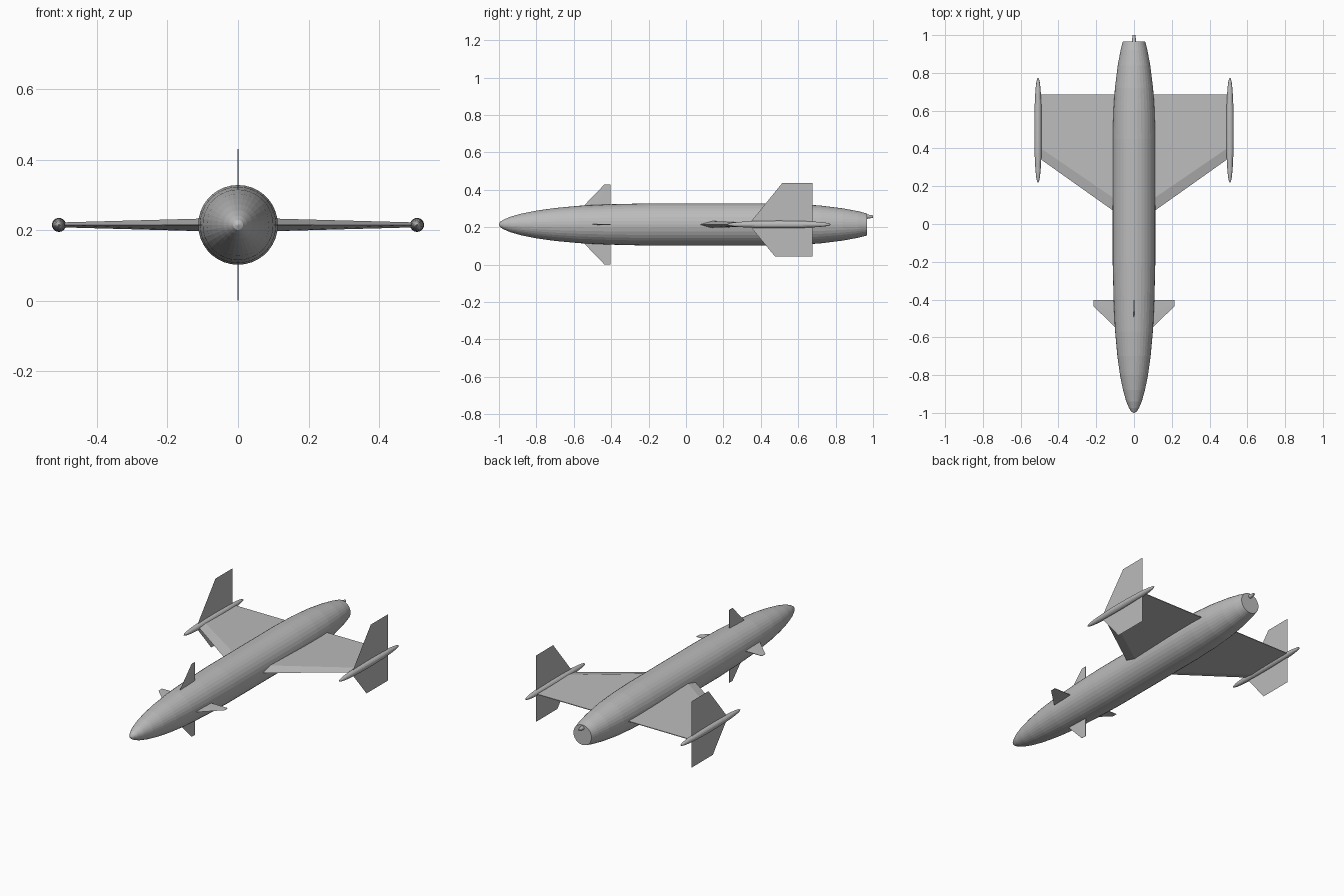
import bpy, bmesh, math

if "Cube" in bpy.data.objects:
    bpy.data.objects.remove(bpy.data.objects["Cube"])

AXIS_Z = 0.215
grey = bpy.data.materials.new("plain grey")
grey.diffuse_color = (0.5, 0.5, 0.5, 1)
grey.use_nodes = True
grey.node_tree.nodes["Principled BSDF"].inputs["Base Color"].default_value = grey.diffuse_color


def make(name, verts, faces):
    me = bpy.data.meshes.new(name)
    me.from_pydata(verts, [], faces)
    bm = bmesh.new()
    bm.from_mesh(me)
    bmesh.ops.recalc_face_normals(bm, faces=bm.faces)
    bm.to_mesh(me)
    bm.free()
    me.materials.append(grey)
    ob = bpy.data.objects.new(name, me)
    bpy.context.collection.objects.link(ob)
    return ob


def lathe(name, profile, sides, x=0, z=AXIS_Z):
    """Body of revolution along y from (y, radius) pairs, capped at both ends."""
    verts, faces = [], []
    for y, r in profile:
        for i in range(sides):
            a = 2 * math.pi * i / sides
            verts.append((x + r * math.cos(a), y, z + r * math.sin(a)))
    for k in range(len(profile) - 1):
        for i in range(sides):
            j = (i + 1) % sides
            faces.append((k * sides + i, k * sides + j,
                          (k + 1) * sides + j, (k + 1) * sides + i))
    faces.append(tuple(range(sides)))
    faces.append(tuple(range((len(profile) - 1) * sides, len(profile) * sides)))
    return make(name, verts, faces)


def loft(name, root, tip):
    """Solid between two matching closed sections."""
    n = len(root)
    faces = [(i, (i + 1) % n, n + (i + 1) % n, n + i) for i in range(n)]
    faces += [tuple(range(n)), tuple(range(n, 2 * n))]
    return make(name, root + tip, faces)


# Fuselage
lathe("fuselage", [(-1.0, 0.002), (-0.994, 0.014), (-0.975, 0.026), (-0.94, 0.041),
                   (-0.88, 0.058), (-0.8, 0.074), (-0.7, 0.088), (-0.57, 0.1),
                   (-0.4, 0.108), (-0.2, 0.113), (0.45, 0.113), (0.6, 0.109),
                   (0.72, 0.101), (0.84, 0.086), (0.92, 0.071), (0.967, 0.059)], 36)

# Tail outlet
lathe("tail_outlet", [(0.96, 0.013), (0.978, 0.01), (1.0, 0.007)], 12, z=0.257)


def wing_section(x, lead, ridge, trail, h):
    z = AXIS_Z
    return [(x, lead, z), (x, ridge, z + h), (x, trail, z + 0.002),
            (x, trail, z - 0.002), (x, ridge, z - h)]


for s, side in ((1, "right"), (-1, "left")):
    # Main wing with bevelled leading edge
    loft(side + "_wing", wing_section(s * 0.06, 0.035, 0.105, 0.685, 0.019),
         wing_section(s * 0.5, 0.347, 0.405, 0.685, 0.007))
    # Wing-tip pod
    pod = [(0.497 - 0.277 * math.cos(math.pi * k / 14),
            max(0.001, 0.02 * math.sin(math.pi * k / 14) ** 0.85)) for k in range(15)]
    lathe(side + "_tip_pod", pod, 16, x=s * 0.508)
    # Sheet fins above and below the pod
    for label, ys, zt in (("upper", 0.515, 0.437), ("lower", 0.475, 0.045)):
        make(f"{side}_{label}_tip_fin",
             [(s * 0.508, y, z) for y, z in
              ((0.335, AXIS_Z), (0.675, AXIS_Z), (0.675, zt), (ys, zt))],
             [(0, 1, 2, 3)])

# Four cruciform fore fins
for k, label in enumerate(("right", "upper", "left", "lower")):
    c, s = round(math.cos(k * math.pi / 2)), round(math.sin(k * math.pi / 2))

    def section(r, front, back, t):
        return [(c * r - s * w, y, AXIS_Z + s * r + c * w)
                for y, w in ((front, 0), ((front + back) / 2, t), (back, t),
                             (back, -t), ((front + back) / 2, -t))]
    loft(label + "_fore_fin", section(0.07, -0.575, -0.403, 0.002),
         section(0.215, -0.435, -0.403, 0.001))
